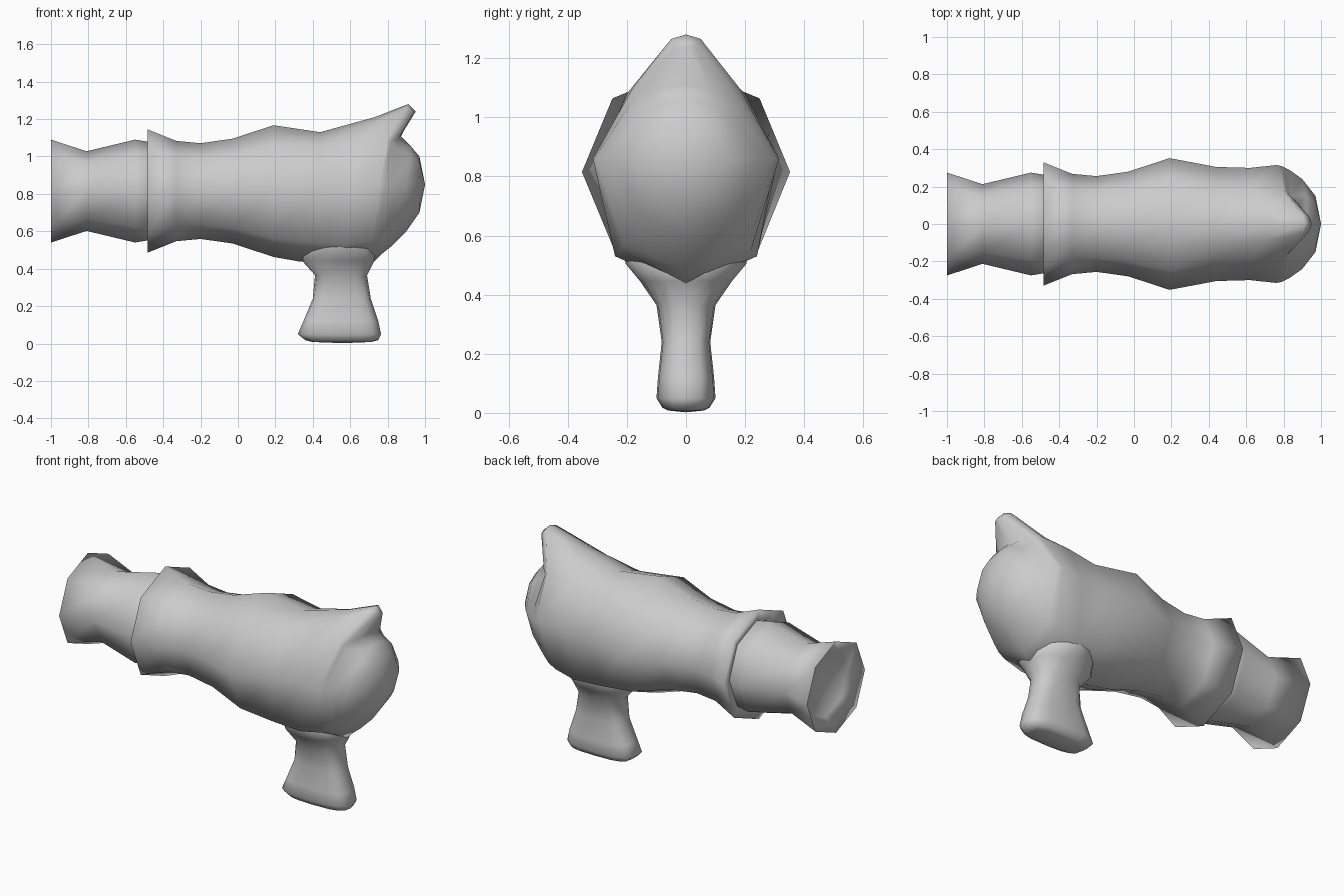
import bpy, bmesh, math

if "Cube" in bpy.data.objects:
    bpy.data.objects.remove(bpy.data.objects["Cube"])


def loft(name, rings, start=None, end=None, angle=180):
    """Skin closed rings; start/end are optional pole points, else flat caps."""
    bm = bmesh.new()
    vs = [[bm.verts.new(p) for p in r] for r in rings]
    n = len(vs[0])
    for a, b in zip(vs, vs[1:]):
        for i in range(n):
            j = (i + 1) % n
            bm.faces.new((a[i], a[j], b[j], b[i]))
    for ring, pole in ((vs[0], start), (vs[-1], end)):
        if pole:
            p = bm.verts.new(pole)
            for i in range(n):
                bm.faces.new((ring[i], ring[(i + 1) % n], p))
        else:
            bm.faces.new(ring)
    bmesh.ops.recalc_face_normals(bm, faces=bm.faces[:])
    me = bpy.data.meshes.new(name)
    bm.to_mesh(me)
    bm.free()
    ob = bpy.data.objects.new(name, me)
    bpy.context.collection.objects.link(ob)
    bpy.ops.object.select_all(action='DESELECT')
    ob.select_set(True)
    bpy.context.view_layer.objects.active = ob
    bpy.ops.object.shade_smooth_by_angle(angle=math.radians(angle))
    return ob


ZC = 0.815  # barrel axis height


def octagon(x, r):
    return [(x, r * math.sin(k * math.pi / 4), ZC + r * math.cos(k * math.pi / 4))
            for k in range(8)]


def mirrored(half):
    """Half ring from top to bottom -> full ring mirrored across y = 0."""
    return half + [(x, -y, z) for x, y, z in half[-2:0:-1]]


def barrel_half(x, r):
    o = octagon(x, r)[:5]
    mid = tuple((a + b) / 2 for a, b in zip(o[0], o[1]))
    return [o[0], mid] + o[1:]


# Body: octagonal barrel with a collar lip, flowing into a hooded, domed head
barrel = [(-0.47, 0.25), (-0.485, 0.33), (-0.33, 0.268), (-0.2, 0.256),
          (-0.03, 0.28), (0.19, 0.352)]
head = [
    [(.44, 0, 1.13), (.44, .10, 1.10), (.44, .20, 1.05), (.44, .305, .83),
     (.40, .24, .54), (.32, 0, .44)],
    [(.73, 0, 1.21), (.69, .09, 1.17), (.63, .20, 1.08), (.62, .30, .85),
     (.58, .24, .53), (.55, 0, .42)],
    [(.91, 0, 1.28), (.90, .05, 1.265), (.80, .18, 1.10), (.76, .315, .86),
     (.72, .22, .55), (.73, 0, .44)],
    [(.95, 0, 1.24), (.94, .035, 1.235), (.82, .165, 1.08), (.79, .31, .86),
     (.77, .21, .57), (.77, 0, .48)],
    [(.87, 0, 1.11), (.86, .08, 1.10), (.84, .15, 1.05), (.83, .29, .86),
     (.82, .19, .60), (.82, 0, .52)],
    [(.92, 0, 1.06), (.92, .07, 1.05), (.92, .15, 1.0), (.90, .24, .86),
     (.91, .16, .68), (.90, 0, .60)],
    [(.97, 0, 1.0), (.97, .05, .99), (.975, .10, .95), (.97, .15, .85),
     (.97, .10, .75), (.97, 0, .70)],
]
halves = [barrel_half(x, r) for x, r in barrel] + head
loft("body", [mirrored(h) for h in halves], start=(-0.42, 0, ZC), end=(1.0, 0, 0.85))

# Rear sleeve: waisted octagonal tube with a dished end
sleeve = [(-0.93, 0.20), (-1.0, 0.275), (-0.81, 0.213), (-0.55, 0.275), (-0.40, 0.25)]
loft("rear_sleeve", [octagon(x, r) for x, r in sleeve], start=(-0.90, 0, ZC))


# Foot: rounded column flaring into the body above and a wide base below
def rounded(z, x0, x1, w, power=0.65, n=16):
    cx, hx = (x0 + x1) / 2, (x1 - x0) / 2
    pts = []
    for k in range(n):
        c, s = math.cos(2 * math.pi * k / n), math.sin(2 * math.pi * k / n)
        pts.append((cx + hx * math.copysign(abs(c) ** power, c),
                    w * math.copysign(abs(s) ** power, s), z))
    return pts


foot = [(0.008, .40, .71, .06), (0.018, .36, .75, .08), (0.05, .32, .765, .10),
        (0.12, .35, .75, .095), (0.24, .40, .71, .082), (0.365, .412, .69, .10, .8),
        (0.445, .34, .73, .155, .95), (0.505, .33, .76, .205, 1.1), (0.57, .38, .68, .21, 1)]
loft("foot", [rounded(*f) for f in foot], start=(.56, 0, 0.002))
